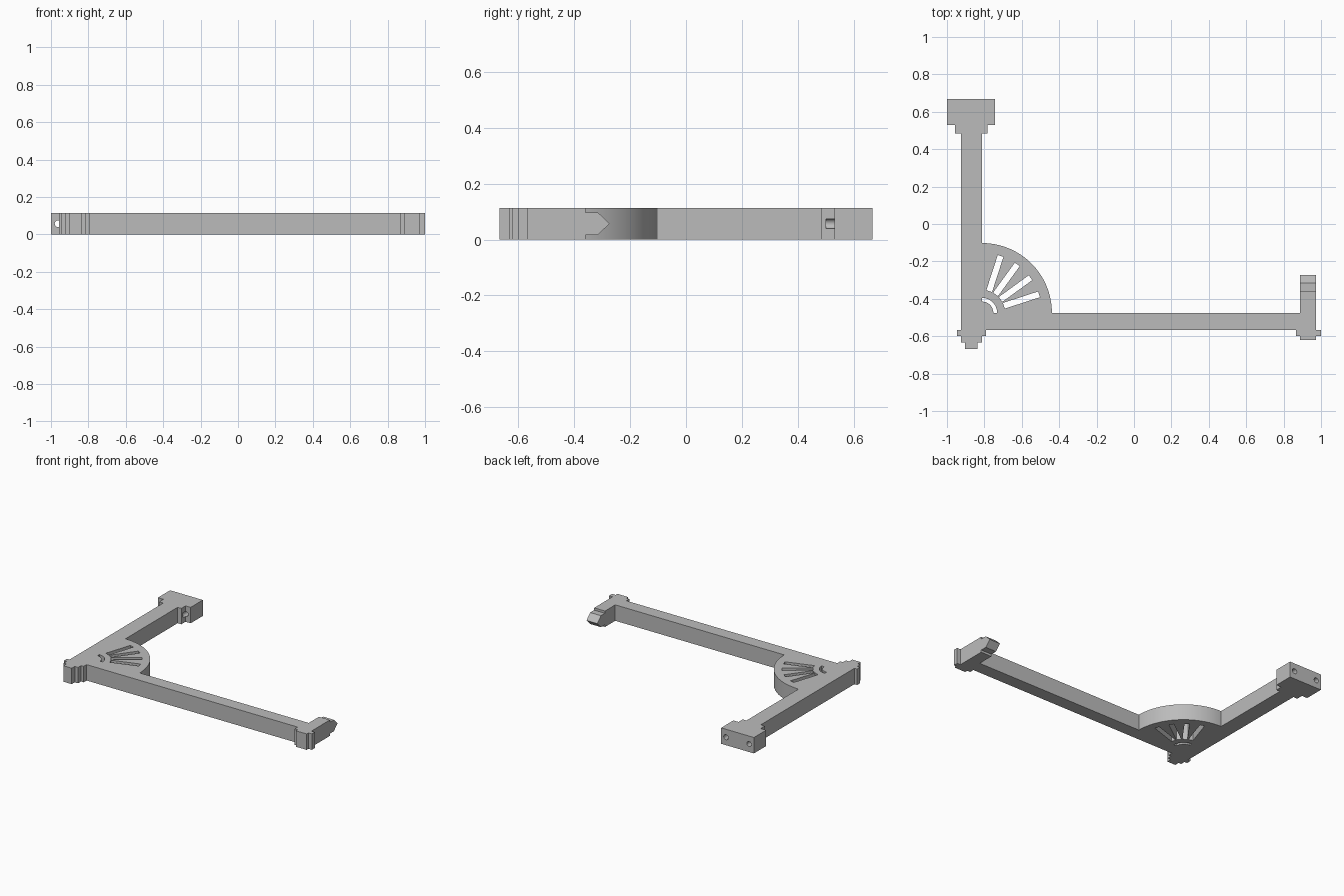
import bpy, bmesh, math
from mathutils import Matrix, Vector

if "Cube" in bpy.data.objects:
    bpy.data.objects.remove(bpy.data.objects["Cube"])

H = 0.113                                # thickness of the whole bracket
FAN = Vector((-0.812, -0.475))           # corner the fan spreads from
FAN_R = 0.373

grey = bpy.data.materials.new("plain grey")
grey.use_nodes = True
COLOUR = (0.5, 0.5, 0.5, 1)
grey.diffuse_color = COLOUR
grey.node_tree.nodes["Principled BSDF"].inputs["Base Color"].default_value = COLOUR


def prism(bm, points, direction):
    """Extrude a closed flat outline along a direction."""
    face = bm.faces.new([bm.verts.new(p) for p in points])
    ext = bmesh.ops.extrude_face_region(bm, geom=[face])
    verts = [g for g in ext["geom"] if isinstance(g, bmesh.types.BMVert)]
    bmesh.ops.translate(bm, verts=verts, vec=direction)


def finish(bm, name):
    bmesh.ops.recalc_face_normals(bm, faces=bm.faces[:])
    mesh = bpy.data.meshes.new(name)
    bm.to_mesh(mesh)
    bm.free()
    mesh.materials.append(grey)
    obj = bpy.data.objects.new(name, mesh)
    bpy.context.collection.objects.link(obj)
    return obj


def polar(r, degrees):
    a = math.radians(degrees)
    return FAN + Vector((math.cos(a), math.sin(a))) * r


def arc(r, start, end, steps):
    return [polar(r, start + (end - start) * i / steps) for i in range(steps + 1)]


# Bracket plan: stepped foot, beam, fan, post and mounting block
plan = [(-0.946, -0.6), (-0.925, -0.6), (-0.925, -0.633), (-0.904, -0.633),
        (-0.904, -0.667), (-0.838, -0.667), (-0.838, -0.633), (-0.812, -0.633),
        (-0.812, -0.6), (-0.791, -0.6), (-0.791, -0.567),
        (0.865, -0.567), (0.865, -0.6), (0.888, -0.6), (0.888, -0.62),
        (0.973, -0.62), (0.973, -0.6), (1, -0.6), (1, -0.567),
        (0.973, -0.567), (0.973, -0.36), (0.888, -0.36), (0.888, -0.475)]
plan += [tuple(p) for p in arc(FAN_R, 0, 90, 40)]
plan += [(-0.812, 0.483), (-0.783, 0.483), (-0.783, 0.53), (-0.743, 0.53),
         (-0.743, 0.667), (-1, 0.667), (-1, 0.53), (-0.957, 0.53),
         (-0.957, 0.483), (-0.925, 0.483), (-0.925, -0.567), (-0.946, -0.567)]
bm = bmesh.new()
prism(bm, [(x, y, 0) for x, y in plan], (0, 0, H))
bracket = finish(bm, "bracket")

# Cutters: radial fan slots, curved slot and two screw holes
bm = bmesh.new()
for angle in (18, 36, 54, 72):
    side = (polar(1, angle + 90) - FAN) * 0.016
    a, b = polar(0.122, angle), polar(0.32, angle)
    slot = [a - side, b - side, b + side, a + side]
    prism(bm, [(p.x, p.y, -0.1) for p in slot], (0, 0, 0.4))
ring = arc(0.08, 0, 90, 16) + arc(0.06, 90, 0, 16)
prism(bm, [(p.x, p.y, -0.1) for p in ring], (0, 0, 0.4))
for x in (-0.962, -0.781):
    place = Matrix.Translation((x, 0.6, H / 2)) @ Matrix.Rotation(math.pi / 2, 4, "X")
    bmesh.ops.create_cone(bm, cap_ends=True, segments=24, radius1=0.018,
                          radius2=0.018, depth=0.2, matrix=place)
cutter = finish(bm, "slot_and_hole_cutter")
cutter.hide_render = True

mod = bracket.modifiers.new("openings", "BOOLEAN")
mod.operation = "DIFFERENCE"
mod.solver = "EXACT"
mod.object = cutter
bpy.context.view_layer.objects.active = bracket
bracket.select_set(True)
bpy.ops.object.modifier_apply(modifier=mod.name)
bpy.data.objects.remove(cutter)
bpy.ops.object.shade_smooth_by_angle(angle=math.radians(30))

# Pointed tongue on the end of the beam
low = [(-0.36, 0.016), (-0.315, 0.016), (-0.274, H / 2)]
tongue = low + [(y, H - z) for y, z in low[1::-1]]
bm = bmesh.new()
prism(bm, [(0.888, y, z) for y, z in tongue], (0.085, 0, 0))
finish(bm, "pointed_tongue")
